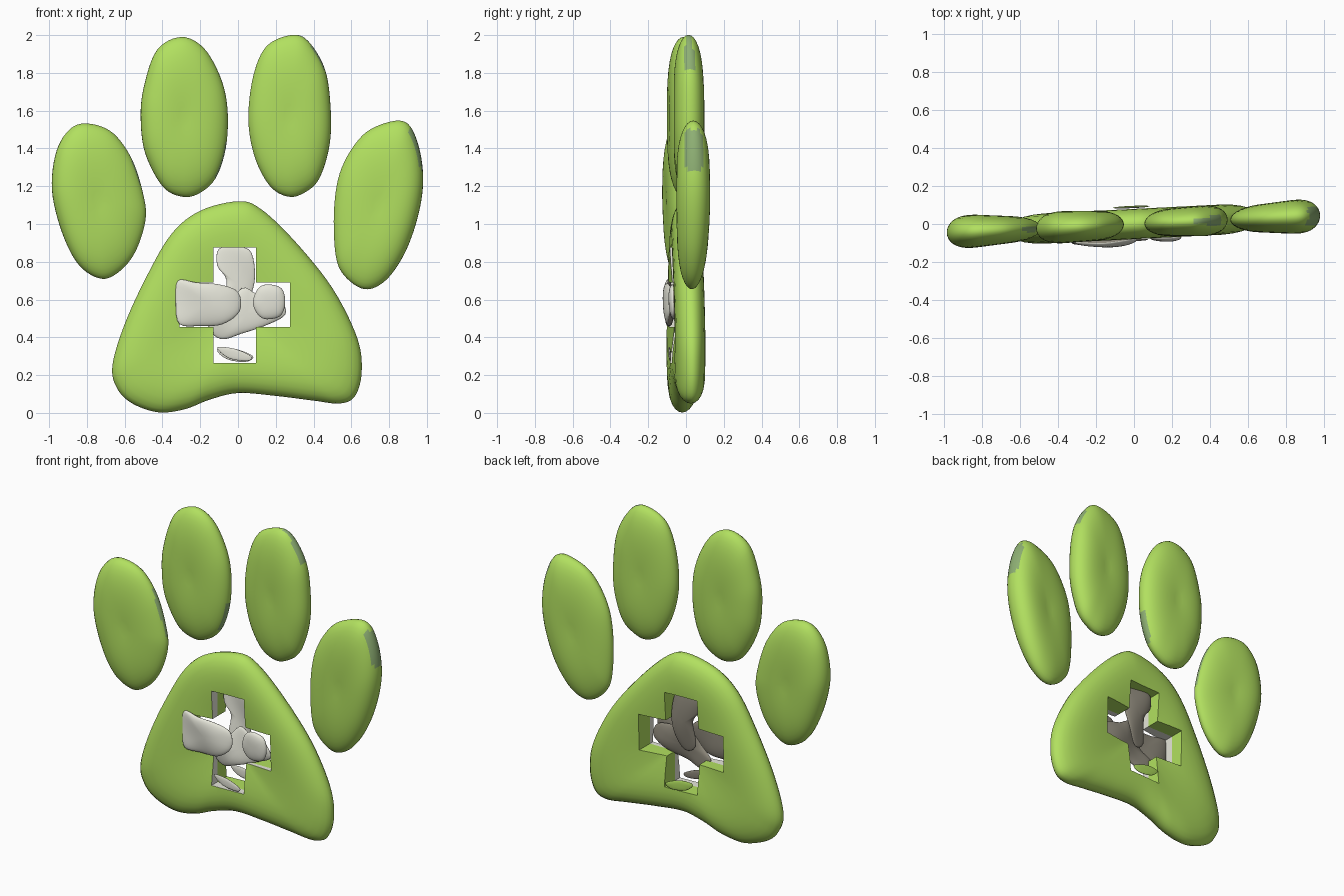
import bpy, bmesh, math
from mathutils import Vector

if "Cube" in bpy.data.objects:
    bpy.data.objects.remove(bpy.data.objects["Cube"])


def material(name, srgb):
    m = bpy.data.materials.new(name)
    m.diffuse_color = [c ** 2.2 for c in srgb] + [1]
    m.use_nodes = True
    m.node_tree.nodes["Principled BSDF"].inputs["Base Color"].default_value = m.diffuse_color
    return m


green = material("leaf green", (0.69, 0.875, 0.375))
dull = material("dull green", (0.55, 0.68, 0.45))
pale = material("pale grey", (0.93, 0.93, 0.88))
dark = material("dark grey", (0.54, 0.52, 0.47))


def smooth_loop(pts, steps):
    """Closed Catmull-Rom curve through the points."""
    out, n = [], len(pts)
    for i in range(n):
        a, b, c, d = (Vector(pts[(i + k) % n]) for k in (-1, 0, 1, 2))
        for s in range(steps):
            t = s / steps
            out.append(0.5 * (2 * b + (c - a) * t + (2 * a - 5 * b + 4 * c - d) * t * t
                              + (3 * b - a - 3 * c + d) * t ** 3))
    return out


def pillow(name, pts, half, mats, dish=0.0, taper=0.0, y0=0.0, tilt=0.045,
           wave=0.0, steps=6, power=2.6):
    """Rounded cushion built from an outline in x, z."""
    loop = smooth_loop(pts, steps)
    xs, zs = [p.x for p in loop], [p.y for p in loop]
    c = Vector(((min(xs) + max(xs)) / 2, (min(zs) + max(zs)) / 2))
    bm = bmesh.new()

    def vert(p, t, side):
        h = half * (1 - t ** power) ** 0.5 * (1 - dish * (1 - t) ** 1.2)
        h *= 1 + taper * (p.x - c.x)
        y = y0 + tilt * p.x + side * h + wave * math.sin(17 * p.x + 11 * p.y)
        return bm.verts.new((p.x, y, p.y))

    ts = [math.sin(k * math.pi / 24) for k in range(1, 12)]
    n = len(loop)
    rim = [vert(p, 1, 0) for p in loop]
    for side in (-1, 1):
        rings = [[vert(c + (p - c) * t, t, side) for p in loop] for t in ts] + [rim]
        mid = vert(c, 0, side)
        for i in range(n):
            j = (i + 1) % n
            bm.faces.new((mid, rings[0][i], rings[0][j]))
            for a, b in zip(rings, rings[1:]):
                bm.faces.new((a[i], b[i], b[j], a[j]))
    bmesh.ops.recalc_face_normals(bm, faces=bm.faces)
    me = bpy.data.meshes.new(name)
    bm.to_mesh(me)
    bm.free()
    ob = bpy.data.objects.new(name, me)
    bpy.context.collection.objects.link(ob)
    for m in mats:
        me.materials.append(m)
    me.shade_smooth()
    return ob


# Toes: outline, half thickness, taper, dull patch box (x0, x1, z0, z1)
toes = {
    "outer_left_toe": ([(-.78, 1.53), (-.66, 1.48), (-.56, 1.34), (-.5, 1.15), (-.49, 1.02),
                        (-.54, .86), (-.62, .755), (-.72, .71), (-.84, .78), (-.93, .95),
                        (-.985, 1.18), (-.96, 1.39), (-.88, 1.51)],
                       .092, -1.1, (-.6, -.45, 1.1, 1.4)),
    "inner_left_toe": ([(-.3, 1.99), (-.18, 1.93), (-.09, 1.77), (-.055, 1.6), (-.065, 1.4),
                        (-.12, 1.24), (-.21, 1.16), (-.3, 1.145), (-.4, 1.2), (-.49, 1.37),
                        (-.515, 1.55), (-.5, 1.72), (-.43, 1.92)],
                       .096, -.4, (-.15, 0, 1.25, 1.42)),
    "inner_right_toe": ([(.28, 2), (.37, 1.97), (.46, 1.82), (.49, 1.62), (.485, 1.42),
                         (.43, 1.24), (.35, 1.165), (.265, 1.145), (.17, 1.2), (.09, 1.35),
                         (.055, 1.55), (.08, 1.78), (.15, 1.94)],
                        .09, .6, (.31, .5, 1.82, 2.1)),
    "outer_right_toe": ([(.8, 1.54), (.9, 1.53), (.96, 1.4), (.98, 1.22), (.95, 1.03),
                         (.88, .84), (.78, .7), (.67, .655), (.56, .73), (.515, .85),
                         (.51, 1.1), (.55, 1.3), (.66, 1.47)],
                        .095, 1.1, (.88, 1, 1.29, 1.5)),
}
for name, (pts, half, taper, (x0, x1, z0, z1)) in toes.items():
    toe = pillow(name, pts, half, [green, dull], dish=.2, taper=taper)
    limit = .72 if name == "outer_right_toe" else .5
    for f in toe.data.polygons:
        p = f.center
        if x0 < p.x < x1 and z0 < p.z < z1 and abs(f.normal.y) < limit:
            f.material_index = 1

# Main pad, thinner towards a cross-shaped hole
pad = pillow("main_pad", [
    (0, 1.12), (.12, 1.08), (.3, .91), (.5, .66), (.63, .4), (.655, .22), (.62, .09),
    (.54, .05), (.4, .065), (.2, .09), (0, .105), (-.15, .07), (-.28, .02), (-.42, .003),
    (-.56, .05), (-.64, .13), (-.665, .25), (-.6, .47), (-.48, .73), (-.35, .95),
    (-.2, 1.07)], .108, [green, pale], dish=.65, power=4, tilt=.05)

# Cutter in two depths, so the hole's walls are pale in front and green behind
bm = bmesh.new()
cross = [(-.13, .265), (.095, .265), (.095, .455), (.275, .455), (.275, .69), (.095, .69),
         (.095, .875), (-.13, .875), (-.13, .69), (-.31, .69), (-.31, .455), (-.13, .455)]
loops = [[bm.verts.new((x, y, z)) for x, z in cross] for y in (-.4, -.025, .4)]
bm.faces.new(loops[0])
bm.faces.new(loops[2])
for k in (0, 1):
    for i in range(12):
        j = (i + 1) % 12
        f = bm.faces.new((loops[k][i], loops[k][j], loops[k + 1][j], loops[k + 1][i]))
        f.material_index = 1 - k
bmesh.ops.recalc_face_normals(bm, faces=bm.faces)
me = bpy.data.meshes.new("cross_cutter")
bm.to_mesh(me)
bm.free()
me.materials.append(green)
me.materials.append(pale)
cutter = bpy.data.objects.new("cross_cutter", me)
bpy.context.collection.objects.link(cutter)
cutter.hide_render = True
mod = pad.modifiers.new("cross_hole", 'BOOLEAN')
mod.operation, mod.solver, mod.object = 'DIFFERENCE', 'EXACT', cutter
bpy.context.view_layer.objects.active = pad
pad.select_set(True)
bpy.ops.object.modifier_apply(modifier=mod.name)
bpy.data.objects.remove(cutter)
bpy.ops.object.shade_smooth_by_angle(angle=math.radians(40))

# Crumpled scraps in the hole: pale in front, darker behind
scraps = {
    "left_scrap": ([(-.32, .7), (-.22, .69), (-.1, .68), (0, .64), (.01, .54), (-.08, .47),
                    (-.2, .46), (-.31, .47), (-.33, .58)], .025, -.085, .008),
    "right_scrap": ([(.1, .65), (.15, .68), (.23, .66), (.25, .58), (.22, .51), (.13, .5),
                     (.08, .57)], .025, -.075, .004),
    "top_scrap": ([(-.1, .87), (0, .88), (.07, .85), (.09, .72), (.06, .6), (0, .5),
                   (-.07, .54), (-.06, .7), (-.11, .78)], .015, .015, .012),
    "lower_scrap": ([(-.16, .46), (-.08, .53), (.02, .66), (.1, .63), (.22, .6), (.25, .52),
                     (.14, .46), (.02, .42), (-.09, .39)], .02, -.03, .012),
    "front_flake": ([(-.11, .345), (-.02, .34), (.07, .3), (.05, .275), (-.05, .29)],
                    .006, -.085, 0),
    "back_flake": ([(-.11, .335), (-.02, .34), (.08, .3), (.04, .27), (-.06, .285)],
                   .006, .09, 0),
}
for name, (pts, half, y0, wave) in scraps.items():
    back = green if name == "back_flake" else dark
    scrap = pillow(name, pts, half, [pale, back], y0=y0, wave=wave, steps=4)
    for f in scrap.data.polygons:
        f.material_index = int(f.normal.y > .1)
